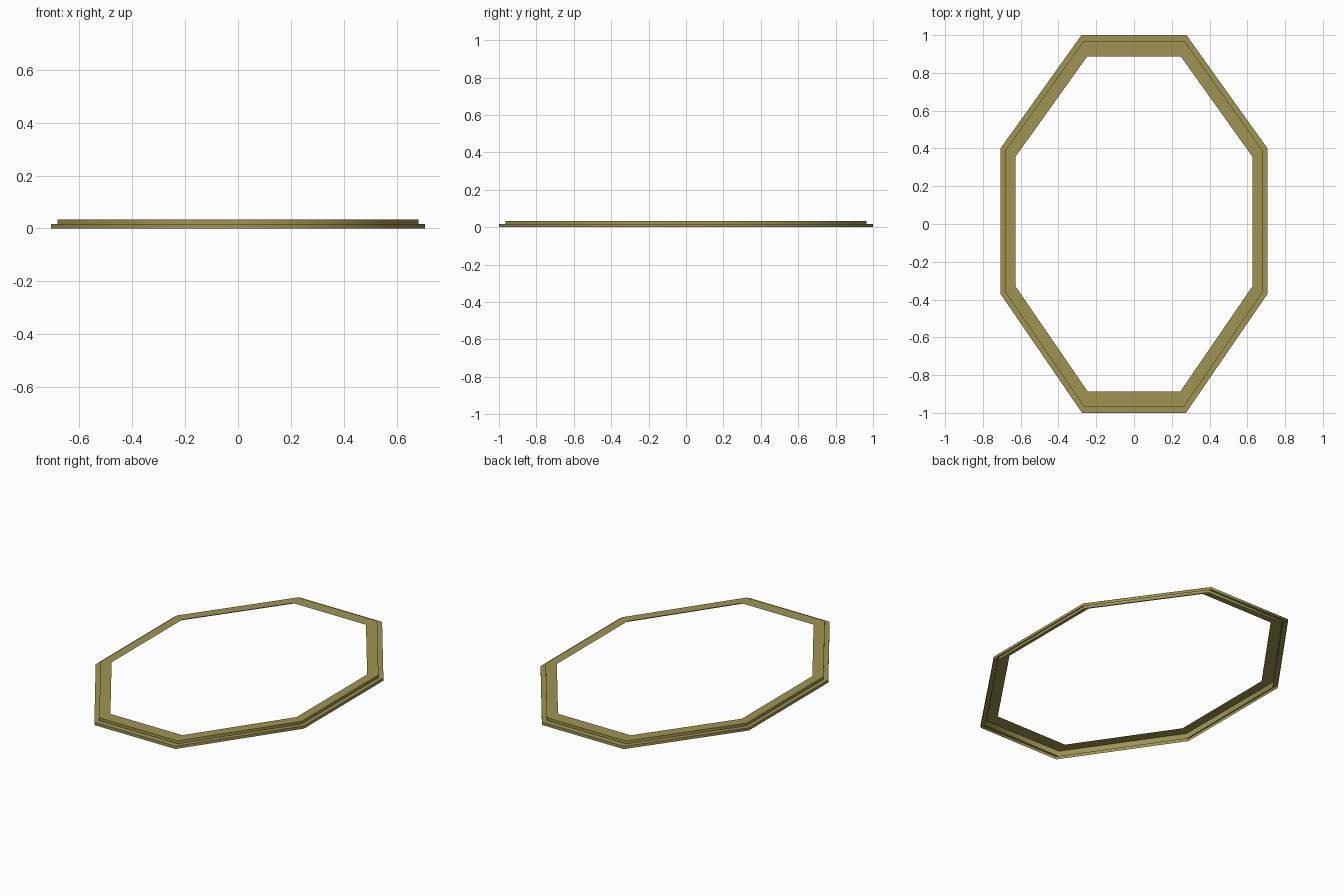
import bpy, bmesh, math

if "Cube" in bpy.data.objects:
    bpy.data.objects.remove(bpy.data.objects["Cube"])

# Right half of the octagon outline; the left half is mirrored
half = [(0.278, 1.0), (0.707, 0.40), (0.707, -0.37), (0.275, -1.0)]
outline = half + [(-x, y) for x, y in reversed(half)]

# Olive brass colour
mat = bpy.data.materials.new("olive_brass")
mat.diffuse_color = (0.342, 0.301, 0.08, 1.0)
mat.use_nodes = True
mat.node_tree.nodes["Principled BSDF"].inputs["Base Color"].default_value = mat.diffuse_color


def ring(name, section):
    """Bridge scaled octagon loops along an open (scale, height) cross-section."""
    bm = bmesh.new()
    loops = [[bm.verts.new((x * s, y * s, z)) for x, y in outline] for s, z in section]
    n = len(outline)
    for low, high in zip(loops, loops[1:]):
        for i in range(n):
            j = (i + 1) % n
            bm.faces.new((low[j], low[i], high[i], high[j]))
    mesh = bpy.data.meshes.new(name)
    bm.to_mesh(mesh)
    bm.free()
    mesh.materials.append(mat)
    obj = bpy.data.objects.new(name, mesh)
    bpy.context.collection.objects.link(obj)
    # Walls blend round the corners, steps stay sharp
    bpy.ops.object.select_all(action='DESELECT')
    obj.select_set(True)
    bpy.context.view_layer.objects.active = obj
    bpy.ops.object.shade_smooth_by_angle(angle=math.radians(65))
    return obj


# Outer trim: low wall and ledge
ring("outer_trim", [(1.0, 0.0), (1.0, 0.017), (0.966, 0.017)])

# Raised frame: full-height wall and flat top, open at the back
ring("raised_frame", [(0.966, 0.0), (0.966, 0.017), (0.966, 0.034), (0.888, 0.034)])
